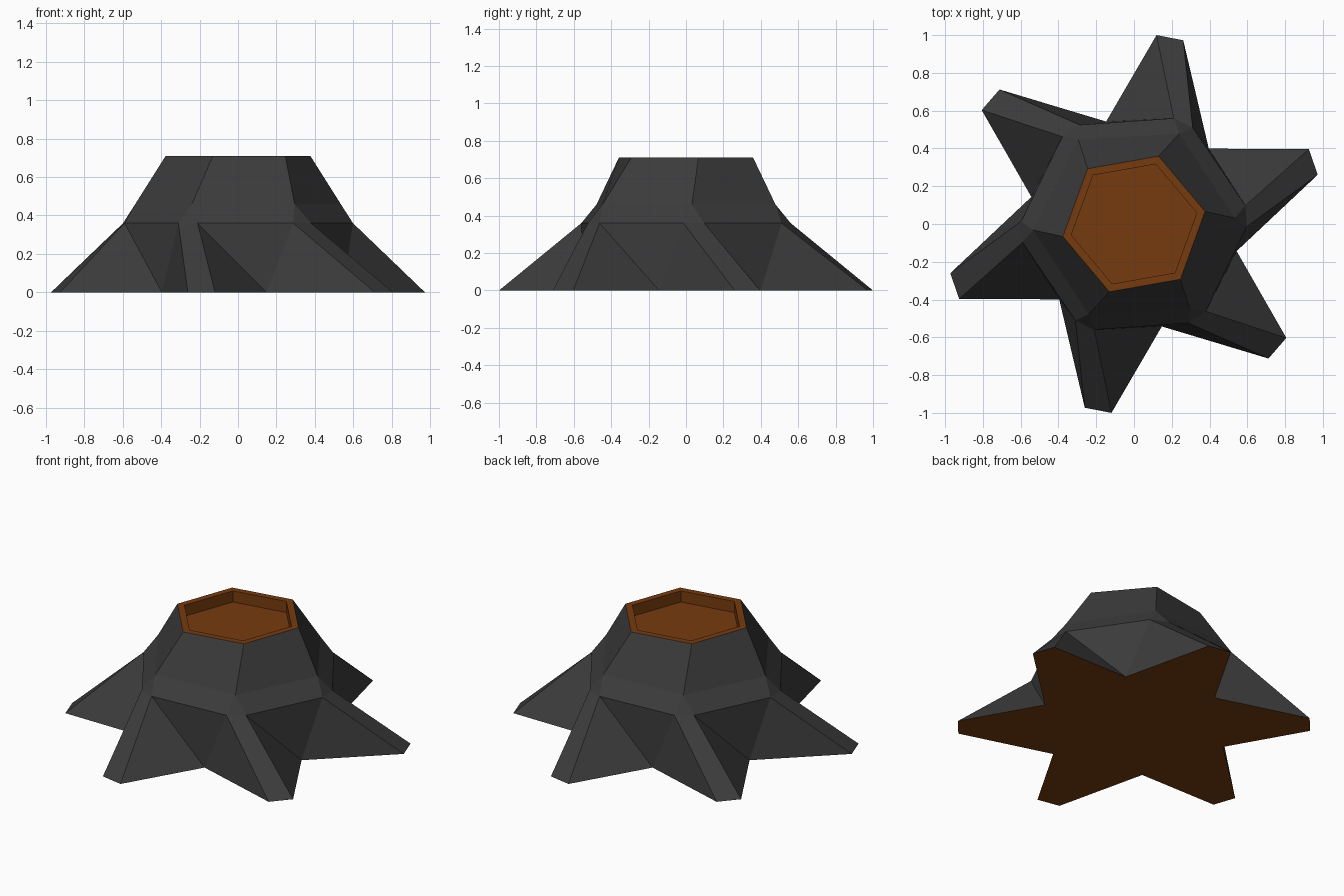
import bpy, bmesh, math

if "Cube" in bpy.data.objects:
    bpy.data.objects.remove(bpy.data.objects["Cube"])

SIDES = 6


def material(name, rgb):
    m = bpy.data.materials.new(name)
    m.diffuse_color = (*rgb, 1.0)
    m.use_nodes = True
    m.node_tree.nodes["Principled BSDF"].inputs["Base Color"].default_value = m.diffuse_color
    return m


bm = bmesh.new()


def ring(radius, angle, z):
    """Six vertices spaced evenly, starting at the given angle in degrees."""
    verts = []
    for k in range(SIDES):
        a = math.radians(angle + 60 * k)
        verts.append(bm.verts.new((radius * math.cos(a), radius * math.sin(a), z)))
    return verts


def face(verts, mat):
    f = bm.faces.new(verts)
    f.material_index = mat
    return f


BARK, WOOD = 0, 1

# Twisted trunk rings, cut top and recess
floor = ring(0.337, 10, 0.64)
lip = ring(0.337, 10, 0.71)
top = ring(0.382, 10, 0.71)
mid = ring(0.535, 3.4, 0.46)

# Root shoulders, tips and the valleys between roots
left = ring(0.598, 9.4, 0.36)
right = ring(0.598, -1.3, 0.36)
tip_left = ring(1.007, 23.2, 0)
tip_right = ring(1.007, 15.0, 0)
valley = ring(0.562, 45.2, 0)

base = []
for i in range(SIDES):
    j = (i + 1) % SIDES
    # Cut wood rim and recess wall
    face([floor[j], floor[i], lip[i], lip[j]], WOOD)
    face([lip[i], top[i], top[j], lip[j]], WOOD)
    # Trunk
    face([top[i], mid[i], mid[j], top[j]], BARK)
    face([mid[i], left[i], right[j], mid[j]], BARK)
    face([mid[i], right[i], left[i]], BARK)
    # Root ridge and flanks
    face([left[i], right[i], tip_right[i], tip_left[i]], BARK)
    face([left[i], tip_left[i], valley[i]], BARK)
    face([left[i], valley[i], right[j]], BARK)
    face([right[j], valley[i], tip_right[j]], BARK)
    base += [tip_right[i], tip_left[i], valley[i]]

# Recess floor and star-shaped underside
face(floor, WOOD)
face(base[::-1], WOOD)

bmesh.ops.recalc_face_normals(bm, faces=bm.faces[:])
mesh = bpy.data.meshes.new("tree_stump")
bm.to_mesh(mesh)
bm.free()
mesh.materials.append(material("dark bark", (0.044, 0.044, 0.044)))
mesh.materials.append(material("brown wood", (0.180, 0.044, 0.0048)))
bpy.context.collection.objects.link(bpy.data.objects.new("tree_stump", mesh))
